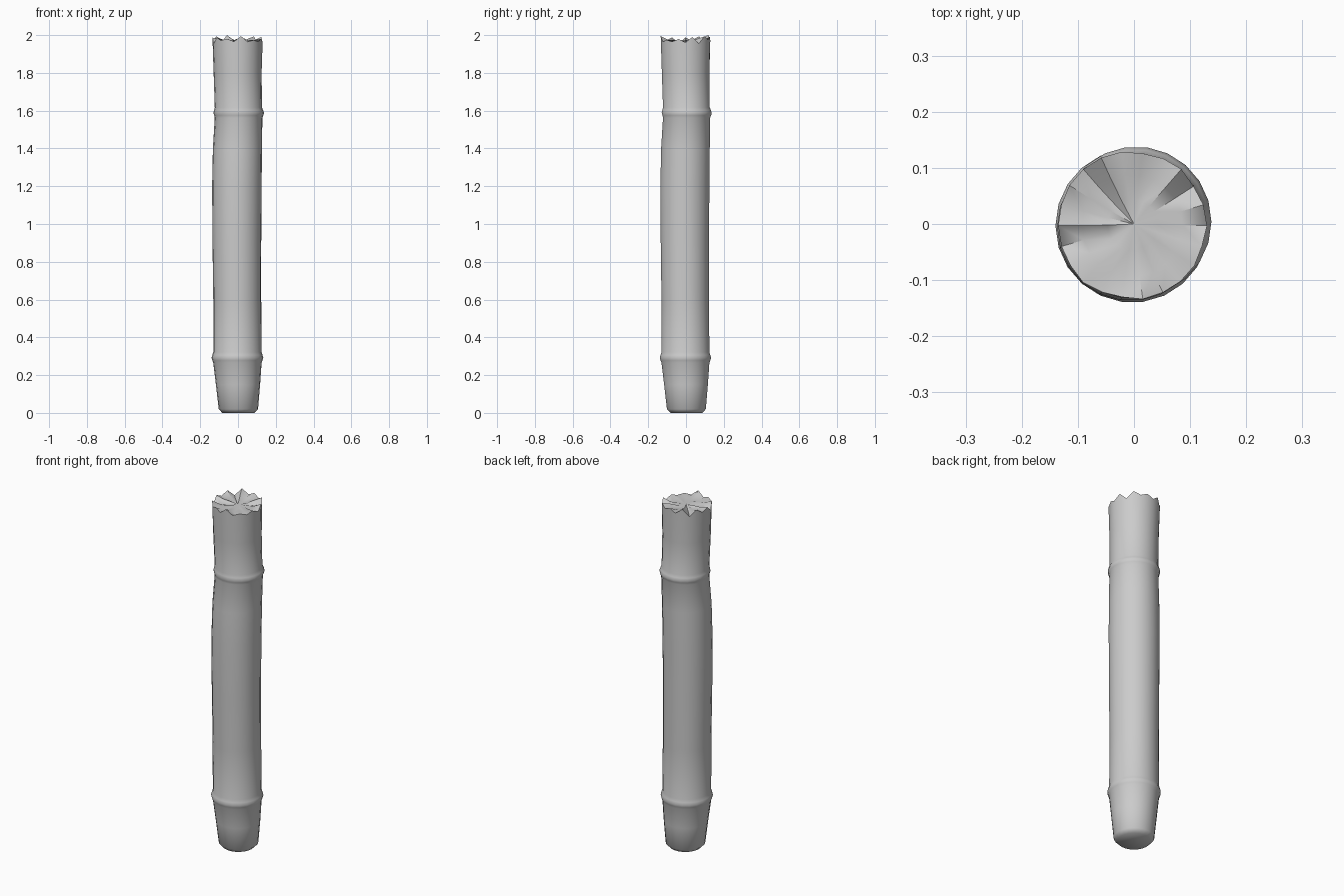
import bpy, bmesh, math, random

if "Cube" in bpy.data.objects:
    bpy.data.objects.remove(bpy.data.objects["Cube"])

random.seed(4)
N = 22

# stalk profile: height, radius, drift of the centre along the x=y diagonal
profile = [
    (0.0, 0.085, 0.002), (0.02, 0.104, 0.002), (0.15, 0.117, 0.0), (0.265, 0.128, -0.003),
    (0.278, 0.133, -0.003), (0.292, 0.137, -0.003), (0.306, 0.133, -0.003), (0.322, 0.128, -0.003),
    (0.6, 0.127, -0.004), (0.9, 0.129, -0.006), (1.2, 0.131, -0.006), (1.4, 0.130, -0.003),
    (1.562, 0.126, 0.003), (1.575, 0.130, 0.004), (1.588, 0.134, 0.004), (1.602, 0.130, 0.003),
    (1.617, 0.125, 0.002), (1.8, 0.127, -0.002),
]

bm = bmesh.new()


def ring(r, c, heights, wobble=0.0):
    verts = []
    for i in range(N):
        a = 2 * math.pi * i / N
        rr = r + random.uniform(-wobble, wobble)
        verts.append(bm.verts.new((c + rr * math.cos(a), c + rr * math.sin(a), heights[i])))
    return verts


def bridge(a, b):
    return [bm.faces.new((a[i], a[(i + 1) % N], b[(i + 1) % N], b[i])) for i in range(N)]


# smooth wall of the stalk with its two node ridges
rings = [ring(r, c, [z] * N) for z, r, c in profile]
for a, b in zip(rings, rings[1:]):
    bridge(a, b)
bm.faces.new(rings[0][::-1])

# splintered rim: alternating tall and short points
rim_z = [(1.985 if i % 2 else 1.962) + random.uniform(-0.012, 0.012) for i in range(N)]
rim_z[7] = 2.0
rim = ring(0.131, -0.003, rim_z, 0.003)
bridge(rings[-1], rim)

# rough broken end surface
inner = ring(0.09, -0.003, [1.967 + (z - 1.972) * 0.5 + random.uniform(-0.006, 0.006) for z in rim_z])
core = ring(0.045, -0.002, [1.968 + random.uniform(-0.006, 0.006) for _ in range(N)])
bridge(rim, inner)
bridge(inner, core)
tip = bm.verts.new((0, 0, 1.97))
for i in range(N):
    bm.faces.new((core[i], core[(i + 1) % N], tip))

bmesh.ops.recalc_face_normals(bm, faces=bm.faces)
mesh = bpy.data.meshes.new("bamboo_stalk")
bm.to_mesh(mesh)
bm.free()
stalk = bpy.data.objects.new("bamboo_stalk", mesh)
bpy.context.collection.objects.link(stalk)
bpy.context.view_layer.objects.active = stalk
stalk.select_set(True)
bpy.ops.object.shade_smooth_by_angle(angle=math.radians(50))
